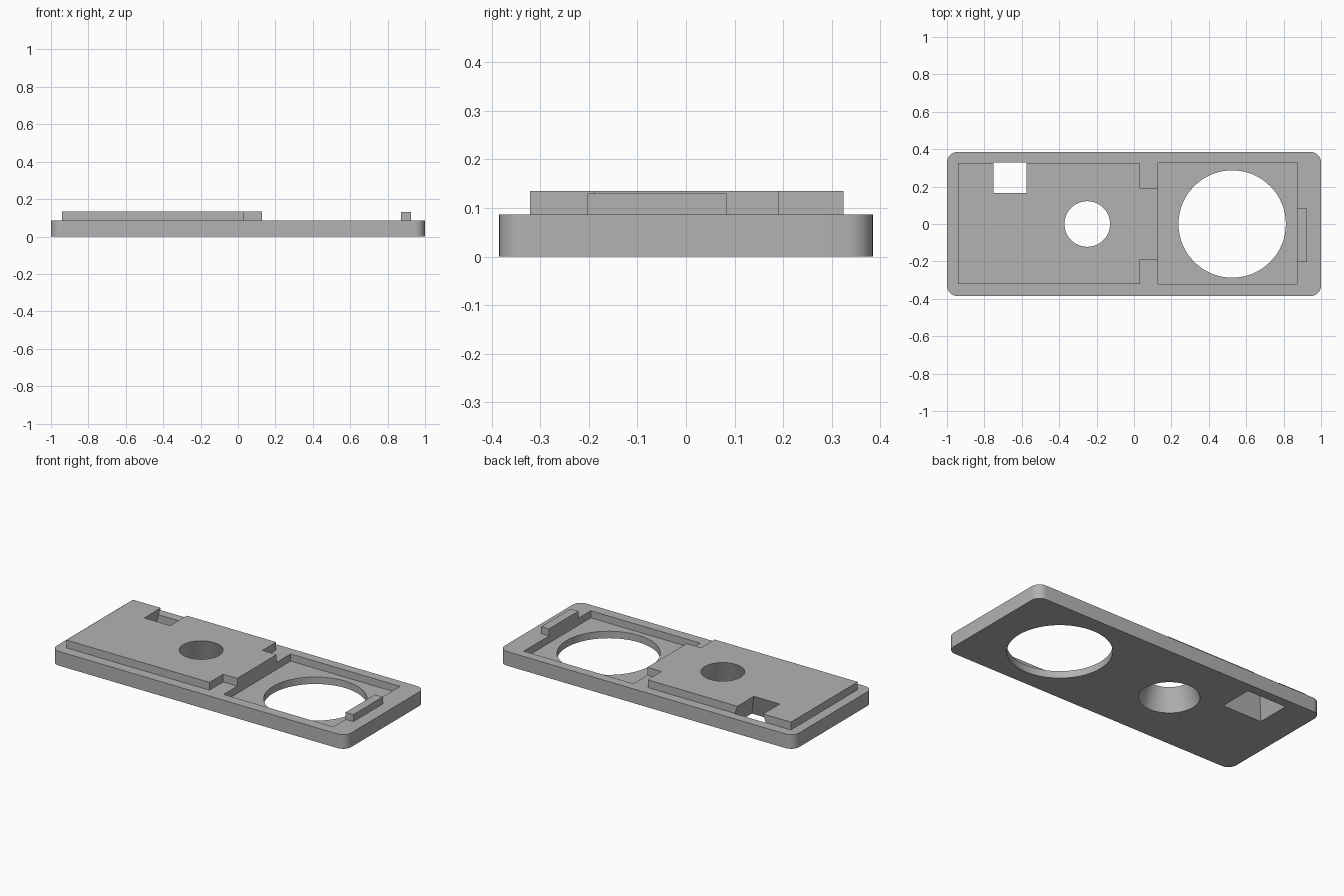
import bpy, bmesh
from math import radians, sin, cos, pi

cube = bpy.data.objects.get("Cube")
if cube:
    bpy.data.objects.remove(cube, do_unlink=True)

BASE_TOP = 0.087
PLATE_TOP = 0.135
POCKET_FLOOR = 0.043

grey = bpy.data.materials.new("plain grey")
grey.use_nodes = True
colour = (0.45, 0.45, 0.45, 1)
grey.diffuse_color = colour
grey.node_tree.nodes["Principled BSDF"].inputs["Base Color"].default_value = colour


def loft(name, lower, upper, z0, z1):
    """Solid between two outlines with the same number of points."""
    bm = bmesh.new()
    a = [bm.verts.new((x, y, z0)) for x, y in lower]
    b = [bm.verts.new((x, y, z1)) for x, y in upper]
    bm.faces.new(a)
    bm.faces.new(b)
    n = len(a)
    for i in range(n):
        j = (i + 1) % n
        bm.faces.new((a[i], a[j], b[j], b[i]))
    bmesh.ops.recalc_face_normals(bm, faces=bm.faces)
    mesh = bpy.data.meshes.new(name)
    bm.to_mesh(mesh)
    bm.free()
    mesh.materials.append(grey)
    ob = bpy.data.objects.new(name, mesh)
    bpy.context.collection.objects.link(ob)
    return ob


def rect(x0, x1, y0, y1):
    return [(x0, y0), (x1, y0), (x1, y1), (x0, y1)]


def circle(cx, cy, r, n=64):
    return [(cx + r * cos(2 * pi * i / n), cy + r * sin(2 * pi * i / n)) for i in range(n)]


def rounded_rect(hx, hy, r, steps=8):
    pts = []
    for k, (sx, sy) in enumerate(((1, 1), (-1, 1), (-1, -1), (1, -1))):
        for i in range(steps + 1):
            t = pi / 2 * (k + i / steps)
            pts.append((sx * (hx - r) + r * cos(t), sy * (hy - r) + r * sin(t)))
    return pts


def cut(ob, cutters):
    bpy.context.view_layer.objects.active = ob
    for c in cutters:
        mod = ob.modifiers.new("cut", "BOOLEAN")
        mod.operation = "DIFFERENCE"
        mod.solver = "EXACT"
        mod.object = c
        bpy.ops.object.modifier_apply(modifier=mod.name)


# Solid parts
outline = rounded_rect(1, 0.385, 0.055)
base = loft("base_plate", outline, outline, 0, BASE_TOP)

tee = [(-0.94, -0.322), (0.032, -0.322), (0.032, -0.19), (0.128, -0.19),
       (0.128, 0.192), (0.032, 0.192), (0.032, 0.325), (-0.94, 0.325)]
platform = loft("raised_platform", tee, tee, BASE_TOP, PLATE_TOP)

strip = rect(0.872, 0.925, -0.203, 0.083)
tab = loft("end_tab", strip, strip, BASE_TOP, 0.13)

# Cutters: shallow pocket, large hole, tapered round hole, tapered square hole
well = rect(0.128, 0.872, -0.322, 0.328)
pocket = loft("pocket_cutter", well, well, POCKET_FLOOR, 0.2)
ring = circle(0.525, 0, 0.287)
large_hole = loft("large_hole_cutter", ring, ring, -0.1, 0.2)

LOW, HIGH = -0.03, 0.165


def flare(z):
    return (PLATE_TOP - z) / 3


def slot(z):
    f = flare(z)
    return rect(-0.752 - f, -0.576 + f, 0.165 - f, 0.328)


cone = loft("cone_cutter", circle(-0.25, 0, 0.122 + flare(LOW)),
            circle(-0.25, 0, 0.122 + flare(HIGH)), LOW, HIGH)
square = loft("square_hole_cutter", slot(LOW), slot(HIGH), LOW, HIGH)

cut(base, (pocket, large_hole, cone, square))
cut(platform, (cone, square))
for c in (pocket, large_hole, cone, square):
    bpy.data.objects.remove(c, do_unlink=True)

# Smooth the round walls, keep the edges crisp
for ob in (base, platform, tab):
    bpy.ops.object.select_all(action="DESELECT")
    ob.select_set(True)
    bpy.context.view_layer.objects.active = ob
    bpy.ops.object.shade_smooth_by_angle(angle=radians(30))
